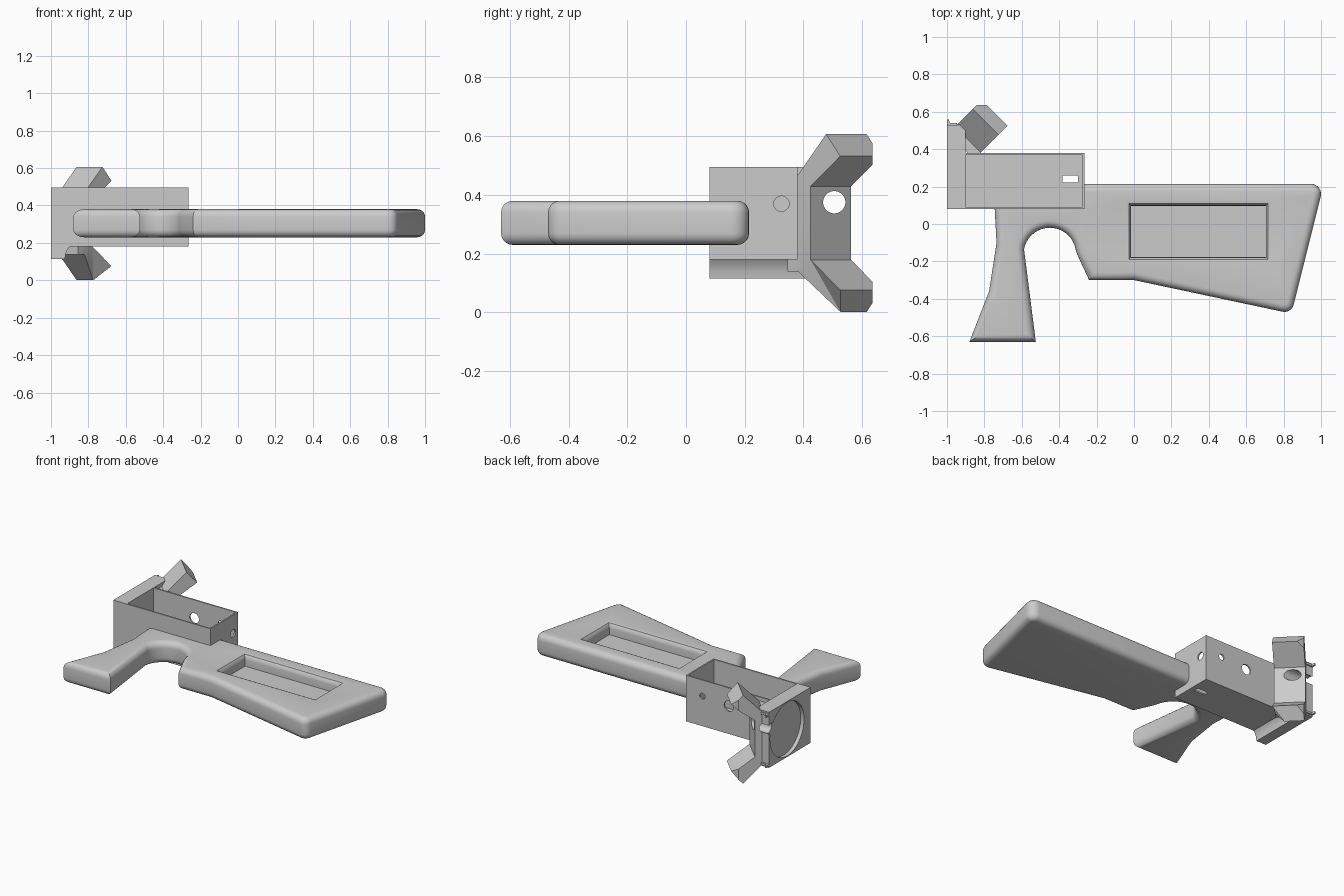
import bpy, bmesh, math
from mathutils import Vector, Matrix

if "Cube" in bpy.data.objects:
    bpy.data.objects.remove(bpy.data.objects["Cube"], do_unlink=True)

GREY = (0.6, 0.6, 0.6, 1)
grey = bpy.data.materials.new("plain_grey")
grey.use_nodes = True
grey.diffuse_color = GREY
grey.node_tree.nodes["Principled BSDF"].inputs["Base Color"].default_value = GREY
parts = []


def finish(bm, name, part=True):
    bmesh.ops.recalc_face_normals(bm, faces=bm.faces)
    me = bpy.data.meshes.new(name)
    bm.to_mesh(me)
    bm.free()
    ob = bpy.data.objects.new(name, me)
    bpy.context.collection.objects.link(ob)
    me.materials.append(grey)
    if part:
        parts.append(ob)
    else:
        ob.hide_render = True
    return ob


def prism(points, offset):
    """Extrude a closed outline of 3D points along an offset."""
    bm = bmesh.new()
    face = bm.faces.new([bm.verts.new(p) for p in points])
    new = bmesh.ops.extrude_face_region(bm, geom=[face])["geom"]
    bmesh.ops.translate(bm, vec=Vector(offset),
                        verts=[g for g in new if isinstance(g, bmesh.types.BMVert)])
    return bm


def box(name, lo, hi, part=True):
    bm = prism([(lo[0], lo[1], lo[2]), (hi[0], lo[1], lo[2]),
                (hi[0], hi[1], lo[2]), (lo[0], hi[1], lo[2])], (0, 0, hi[2] - lo[2]))
    return finish(bm, name, part)


def rod(name, centre, axis, radius, length):
    bm = bmesh.new()
    rot = Vector((0, 0, 1)).rotation_difference(Vector(axis)).to_matrix().to_4x4()
    bmesh.ops.create_cone(bm, cap_ends=True, segments=48, radius1=radius, radius2=radius,
                          depth=length, matrix=Matrix.Translation(centre) @ rot)
    return finish(bm, name, False)


def cut(ob, cutters):
    for c in cutters:
        m = ob.modifiers.new("cut", 'BOOLEAN')
        m.operation, m.solver, m.object = 'DIFFERENCE', 'EXACT', c
    bpy.context.view_layer.update()
    me = bpy.data.meshes.new_from_object(
        ob.evaluated_get(bpy.context.evaluated_depsgraph_get()))
    ob.modifiers.clear()
    ob.data = me


def arc(cx, cy, r, a0, a1, n):
    return [(cx + r * math.cos(math.radians(a0 + (a1 - a0) * i / n)),
             cy + r * math.sin(math.radians(a0 + (a1 - a0) * i / n))) for i in range(n + 1)]


def inset(points, d, straight):
    """Move each edge of a clockwise outline inwards, except the straight ones."""
    pts = [Vector(p) for p in points]
    count = len(pts)
    normals, moves = [], []
    for i, p in enumerate(pts):
        e = (pts[(i + 1) % count] - p).normalized()
        normals.append(Vector((e.y, -e.x)))
        moves.append(0 if i in straight else d)
    result = []
    for i, p in enumerate(pts):
        a, b, da, db = normals[i - 1], normals[i], moves[i - 1], moves[i]
        det = a.x * b.y - a.y * b.x
        if abs(det) < 1e-4:
            result.append(p + b * db)
        else:
            result.append(p + Vector(((da * b.y - db * a.y) / det, (a.x * db - b.x * da) / det)))
    return result


def loop(bm, points, z):
    return [bm.verts.new((p[0], p[1], z)) for p in points]


def bridge(bm, a, b):
    for i in range(len(a)):
        j = (i + 1) % len(a)
        bm.faces.new((a[i], a[j], b[j], b[i]))


def rim(bm, verts):
    return [bm.edges.get((verts[i - 1], verts[i])) for i in range(len(verts))]


# Shoulder stock with pistol grip: rounded rings stacked from bottom to top
Z0, Z1, R, STEPS = 0.23, 0.38, 0.04, 5
outline = [(-0.27, 0.085), (-0.27, 0.215)]
outline += arc(0.945, 0.16, 0.055, 90, -13, 6)
outline += arc(0.805, -0.42, 0.05, -13, -102, 5)
outline += [(0, -0.3), (-0.24, -0.3), (-0.305, -0.16)]
outline += arc(-0.45, -0.16, 0.14, 10, 170, 18)
outline += [(-0.525, -0.63), (-0.88, -0.63), (-0.775, -0.36), (-0.735, -0.1), (-0.745, 0.085)]
against_box = (0, len(outline) - 1)
turns = [math.pi / 2 * i / STEPS for i in range(STEPS + 1)]
levels = [(R * (1 - math.cos(t)), Z0 + R * (1 - math.sin(t))) for t in reversed(turns)]
levels += [(R * (1 - math.cos(t)), Z1 - R * (1 - math.sin(t))) for t in turns]
bm = bmesh.new()
rings = [loop(bm, inset(outline, d, against_box), z) for d, z in levels]
for low, high in zip(rings, rings[1:]):
    bridge(bm, low, high)
bm.faces.new(rings[0])

# Sunken panel with rounded rim on the upper face
panel = []
for grow, z in ((0.026, Z1), (0.012, Z1 - 0.005), (0.003, Z1 - 0.017), (0, Z1 - 0.035), (0, 0.3)):
    x0, x1, y0, y1 = -0.015 - grow, 0.705 + grow, -0.177 - grow, 0.097 + grow
    panel.append(loop(bm, [(x0, y0), (x1, y0), (x1, y1), (x0, y1)], z))
for high, low in zip(panel, panel[1:]):
    bridge(bm, high, low)
bm.faces.new(panel[-1])
bmesh.ops.triangle_fill(bm, use_beauty=True, edges=rim(bm, rings[-1]) + rim(bm, panel[0]))
stock = finish(bm, "stock_and_grip")

# Open-topped receiver box
receiver = box("receiver_box", (-0.92, 0.08, 0.18), (-0.265, 0.38, 0.495))
cavity = box("cavity_cutter", (-0.9, 0.09, 0.19), (-0.275, 0.37, 0.7), False)
slot = box("slot_cutter", (-0.382, 0.222, 0.1), (-0.3, 0.26, 0.22), False)
wall_holes = [rod("small_hole_cutter", (-0.39, 0.375, 0.385), (0, 1, 0), 0.02, 0.08),
              rod("large_hole_cutter", (-0.59, 0.375, 0.37), (0, 1, 0), 0.035, 0.08),
              rod("end_hole_cutter", (-0.27, 0.325, 0.37), (1, 0, 0), 0.026, 0.08)]

# End block with a shallow concave foot under the receiver
foot = [(-1, 0.495), (-1, 0.115), (-0.925, 0.115), (-0.921, 0.14), (-0.913, 0.163),
        (-0.9, 0.182), (-0.9, 0.495)]
end_block = finish(prism([(x, 0.08, z) for x, z in foot], (0, 0.45, 0)), "end_block")
socket = rod("socket_cutter", (-1, 0.335, 0.305), (1, 0, 0), 0.183, 0.05)
through = rod("through_hole_cutter", (-0.9, 0.505, 0.375), (1, 0, 0), 0.038, 0.8)

# Splayed bracket on the corner: a mirrored profile swept along the diagonal
U, V = Vector((1, 1, 0)).normalized(), Vector((-1, 1, 0)).normalized()
NEAR = 0.85
half = [(-0.25, 0.125), (-0.107, 0.228), (-0.175, 0.303), (-0.31, 0.165), (-0.36, 0.165)]
profile = half + [(u, -z) for u, z in reversed(half)]
bm = prism([U * u + V * NEAR + Vector((0, 0, 0.304 + z)) for u, z in profile], V * 0.195)
for v in bm.verts:
    # narrow the inner edge of the lower arm's tip
    if v.co.z < 0.05 and v.co.dot(V) < NEAR + 0.01:
        v.co += V * 0.07
bmesh.ops.triangulate(bm, faces=bm.faces)
bmesh.ops.bisect_plane(bm, geom=bm.verts[:] + bm.edges[:] + bm.faces[:],
                       plane_co=(0, 0.635, 0), plane_no=(0, 1, 0), clear_outer=True)
bmesh.ops.holes_fill(bm, edges=[e for e in bm.edges if e.is_boundary])
bracket = finish(bm, "splayed_bracket")

# Thin pointed lips at the outer corners of the end block
for name, z in (("upper_lip", 0.47), ("lower_lip", 0.125)):
    finish(prism([(-1, 0.525, z), (-0.95, 0.525, z), (-0.945, 0.54, z), (-0.985, 0.54, z),
                  (-0.99, 0.56, z), (-1, 0.56, z)], (0, 0, 0.015)), name)

cut(receiver, [cavity, slot] + wall_holes)
cut(end_block, [socket, through])
cut(bracket, [cavity, socket, through])

for ob in [o for o in bpy.data.objects if o.name.endswith("_cutter")]:
    bpy.data.objects.remove(ob, do_unlink=True)

# Smooth the rounded surfaces, keep hard edges crisp
bpy.ops.object.select_all(action='DESELECT')
for ob in parts:
    ob.select_set(True)
bpy.context.view_layer.objects.active = stock
bpy.ops.object.shade_smooth_by_angle(angle=math.radians(30))
